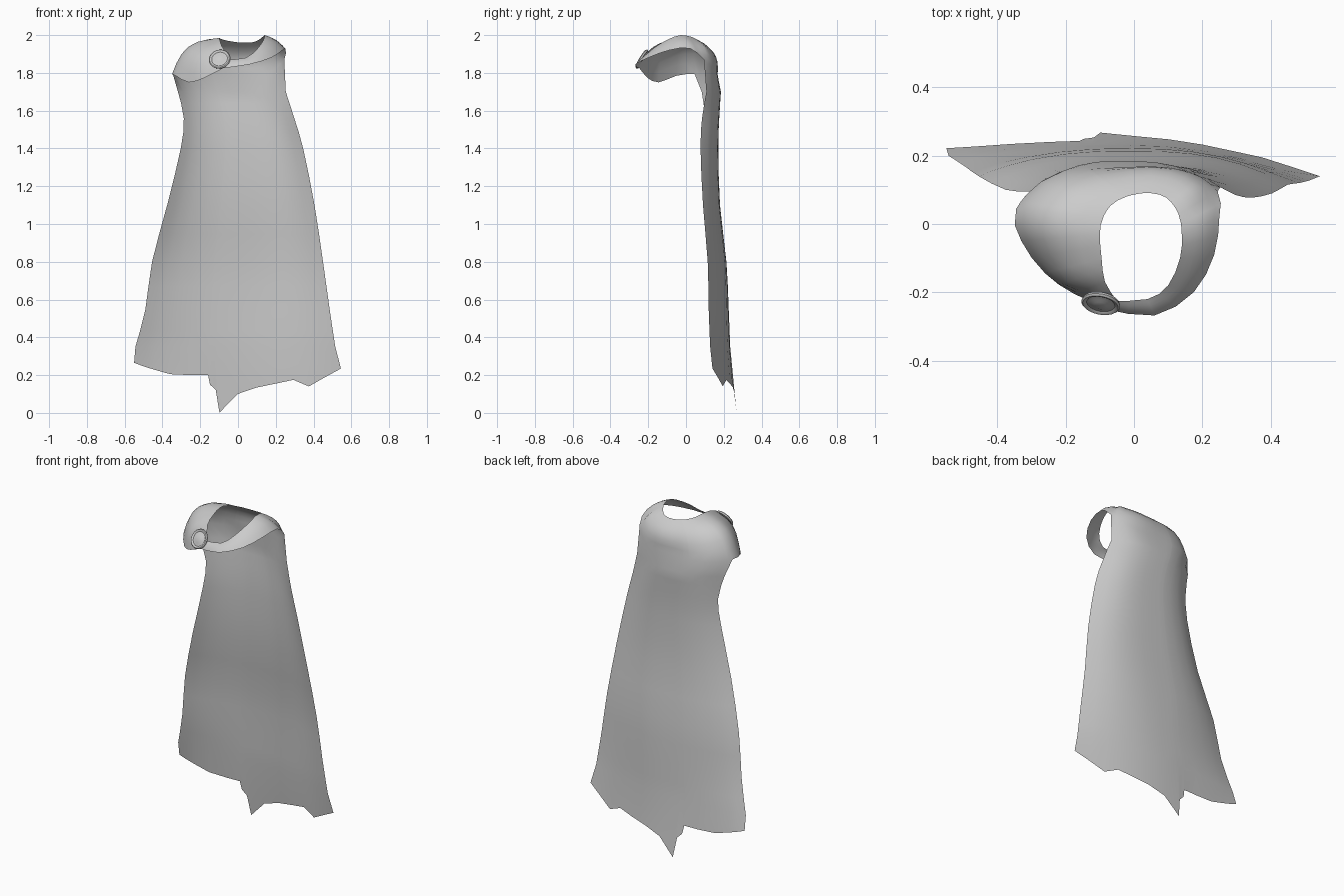
import bpy, bmesh, math
from mathutils import Vector, Matrix

if "Cube" in bpy.data.objects:
    bpy.data.objects.remove(bpy.data.objects["Cube"])

grey = bpy.data.materials.new("cloth_grey")
grey.diffuse_color = (0.6, 0.6, 0.6, 1)
grey.use_nodes = True
grey.node_tree.nodes["Principled BSDF"].inputs["Base Color"].default_value = grey.diffuse_color


def finish(name, bm, angle):
    me = bpy.data.meshes.new(name)
    bmesh.ops.recalc_face_normals(bm, faces=bm.faces)
    bm.to_mesh(me)
    bm.free()
    me.materials.append(grey)
    ob = bpy.data.objects.new(name, me)
    bpy.context.collection.objects.link(ob)
    bpy.context.view_layer.objects.active = ob
    ob.select_set(True)
    bpy.ops.object.shade_smooth_by_angle(angle=math.radians(angle))
    ob.select_set(False)
    return ob


def spline(keys, t):
    """Smooth curve through evenly spaced keys."""
    n = len(keys) - 1
    i = min(int(t), n - 1)
    f = t - i
    a, b, c, d = (Vector(keys[max(0, min(n, j))]) for j in (i - 1, i, i + 1, i + 2))
    return 0.5 * (2 * b + (c - a) * f + (2 * a - 5 * b + 4 * c - d) * f * f
                  + (3 * b - a - 3 * c + d) * f ** 3)


# Neck opening and outer shoulder edge, from the clasp over the left shoulder,
# round the back and along the right strap to the clasp again
neck = [(-.05, -.225, 1.89), (-.085, -.17, 1.94), (-.095, -.10, 1.97), (-.10, -.03, 1.985),
        (-.09, .02, 1.98), (-.055, .065, 1.97), (.02, .09, 1.96), (.09, .08, 1.965),
        (.13, .03, 1.99), (.14, -.03, 2.0), (.135, -.10, 1.975), (.10, -.18, 1.925),
        (.04, -.22, 1.88), (-.06, -.225, 1.87)]
edge = [(-.07, -.25, 1.83), (-.175, -.205, 1.775), (-.26, -.145, 1.75), (-.33, -.05, 1.785),
        (-.345, .045, 1.795), (-.225, .15, 1.785), (-.02, .167, 1.79), (.15, .157, 1.80),
        (.245, .095, 1.87), (.25, .02, 1.93), (.235, -.09, 1.92), (.175, -.20, 1.88),
        (.06, -.268, 1.845), (-.08, -.25, 1.825)]

# Cape columns (-1 left edge, 1 right edge) and the torn hem height of each
cols = [-1, -.9, -.8, -.65, -.45, -.285, -.266, -.21, -.175, 0, .19, .37, .54, .69, .85, 1]
hem = [.265, .245, .228, .205, .20, .20, .15, .12, .001, .10, .135, .155, .175, .14, .19, .235]
# Cape rows: height, left x, right x, left y, middle y, right y, fold sharpness
rows = [(1.70, -.318, .253, .083, .185, .108, 2.6), (1.56, -.287, .298, .102, .176, .085, 3),
        (1.4, -.303, .345, .095, .171, .077, 3), (1.1, -.375, .405, .10, .18, .09, 3),
        (.8, -.455, .45, .14, .214, .115, 2.6), (.55, -.49, .485, .165, .226, .12, 2.2),
        (.35, -.543, .515, .20, .234, .128, 2)]
rows = [tuple(spline(rows, i / 2)) for i in range(2 * len(rows) - 1)]
rows.append((None, -.55, .545, .222, .27, .14, 1.8))

ts = [i / 2 for i in range(8)] + [6 + 2 * s for s in cols] + [8.5 + i / 2 for i in range(10)]
bm = bmesh.new()
grid = []
STEPS = 6
for t in ts:
    a, b = spline(neck, t), spline(edge, t)
    d = b - a
    h = Vector((d.x, d.y, 0))
    out = h.normalized() * -d.z + Vector((0, 0, h.length))   # bulge up and outwards
    k = 0.2 if 1 < t < 5 else 0.17 if 5 <= t < 8 else 0.08
    grid.append([bm.verts.new(a + d * v + out * k * math.sin(math.pi * v))
                 for v in [i / STEPS for i in range(STEPS + 1)]])

# Hanging cape continues the back columns
for j, s in enumerate(cols):
    for z, xl, xr, yl, ym, yr, p in rows:
        x = xl + (xr - xl) * (s + 1) / 2
        if z is None:
            z = hem[j]
            ym -= .12 * z
        y = ym + ((yl if s < 0 else yr) - ym) * abs(s) ** p
        grid[8 + j].append(bm.verts.new((x, y, z)))

for p, q in zip(grid, grid[1:]):
    for i in range(min(len(p), len(q)) - 1):
        bm.faces.new((p[i], p[i + 1], q[i + 1], q[i]))
finish("cape", bm, 80)

# Round clasp with a thin raised rim and domed centre, turned from a profile
profile = [(0, .011), (.02, .009), (.03, .005), (.042, .003), (.047, .007), (.053, .008),
           (.058, .003), (.055, -.005), (0, -.007)]
bm = bmesh.new()
vs = [bm.verts.new((r, 0, z)) for r, z in profile]
es = [bm.edges.new(e) for e in zip(vs, vs[1:])]
bmesh.ops.spin(bm, geom=vs + es, cent=(0, 0, 0), axis=(0, 0, 1), angle=2 * math.pi, steps=24)
bmesh.ops.remove_doubles(bm, verts=bm.verts, dist=1e-4)
normal = Vector((-.15, -.8, .48))
bm.transform(Matrix.Translation((-.097, -.232, 1.872))
             @ normal.to_track_quat('Z', 'Y').to_matrix().to_4x4())
finish("clasp", bm, 40)
